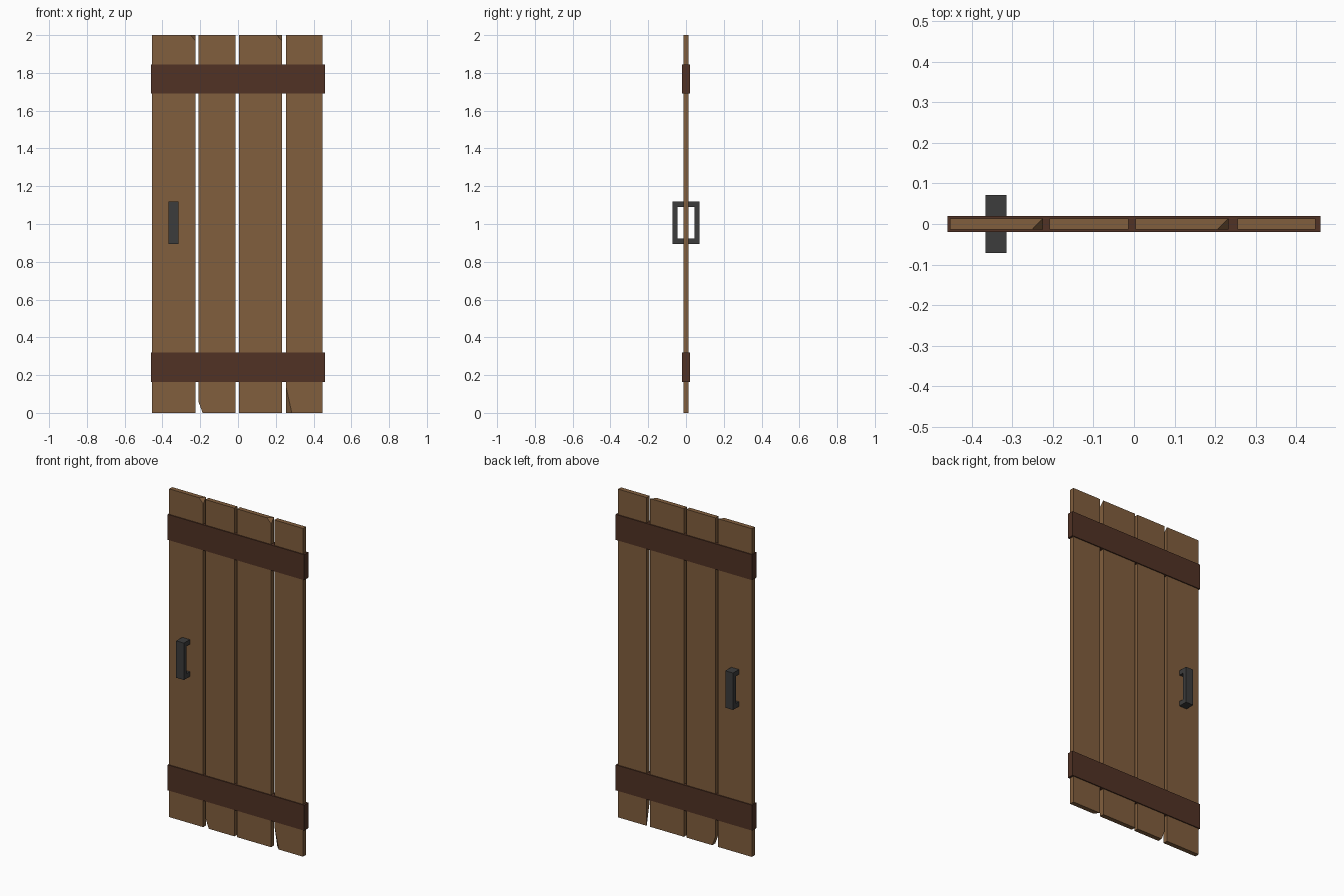
import bpy, bmesh
from mathutils import Vector

if "Cube" in bpy.data.objects:
    bpy.data.objects.remove(bpy.data.objects["Cube"])


def material(name, color):
    m = bpy.data.materials.new(name)
    m.diffuse_color = (*color, 1)
    m.use_nodes = True
    m.node_tree.nodes["Principled BSDF"].inputs["Base Color"].default_value = m.diffuse_color
    return m


WOOD = material("plank brown", (0.22, 0.112, 0.047))
DARK = material("dark brown", (0.082, 0.032, 0.018))
IRON = material("dark iron", (0.045, 0.045, 0.045))


def finish(name, bm, mat):
    bmesh.ops.recalc_face_normals(bm, faces=bm.faces)
    me = bpy.data.meshes.new(name)
    bm.to_mesh(me)
    bm.free()
    me.materials.append(mat)
    ob = bpy.data.objects.new(name, me)
    bpy.context.collection.objects.link(ob)
    return ob


def box(name, lo, hi, mat, cut=None):
    """Box between two corners; cut = three points of a plane that chips off a corner."""
    lo, hi = Vector(lo), Vector(hi)
    bm = bmesh.new()
    bmesh.ops.create_cube(bm, size=1)
    for v in bm.verts:
        v.co = (lo + hi) / 2 + v.co * (hi - lo)
    if cut:
        a, b, c = map(Vector, cut)
        n = (b - a).cross(c - a).normalized()
        if n.dot((lo + hi) / 2 - a) > 0:
            n = -n
        geom = bm.verts[:] + bm.edges[:] + bm.faces[:]
        bmesh.ops.bisect_plane(bm, geom=geom, dist=1e-5, plane_co=a, plane_no=n, clear_outer=True)
        bmesh.ops.holes_fill(bm, edges=bm.edges[:], sides=0)
    return finish(name, bm, mat)


# Planks, each with an optional chipped corner
T = 0.014
planks = [
    (-0.454, -0.225, [(-0.252, -T, 2), (-0.225, T, 2), (-0.225, -T, 1.97)]),
    (-0.209, -0.014, [(-0.209, -T, 0.058), (-0.187, -T, 0), (-0.187, T, 0)]),
    (0.004, 0.233, [(0.205, -T, 2), (0.233, T, 2), (0.233, -T, 1.97)]),
    (0.255, 0.448, [(0.255, -T, 0.135), (0.285, -T, 0), (0.255, T, 0)]),
]
for i, (x0, x1, cut) in enumerate(planks):
    box(f"plank_{i + 1}", (x0, -T, 0), (x1, T, 2), WOOD, cut)

# Cross battens wrapping both faces
for name, z0, z1 in (("lower_batten", 0.164, 0.319), ("upper_batten", 1.69, 1.845)):
    box(name, (-0.46, -0.02, z0), (0.46, 0.02, z1), DARK)

# Pull handles: C profile in y-z, extruded along x, one per side
profile = [(0.01, 0.894), (0.071, 0.894), (0.071, 1.119), (0.01, 1.119),
           (0.01, 1.09), (0.044, 1.09), (0.044, 0.923), (0.01, 0.923)]
for name, s in (("front_handle", -1), ("back_handle", 1)):
    bm = bmesh.new()
    f = bm.faces.new([bm.verts.new((-0.367, s * y, z)) for y, z in profile])
    r = bmesh.ops.extrude_face_region(bm, geom=[f], use_keep_orig=True)
    moved = [v for v in r["geom"] if isinstance(v, bmesh.types.BMVert)]
    bmesh.ops.translate(bm, verts=moved, vec=(0.052, 0, 0))
    finish(name, bm, IRON)
